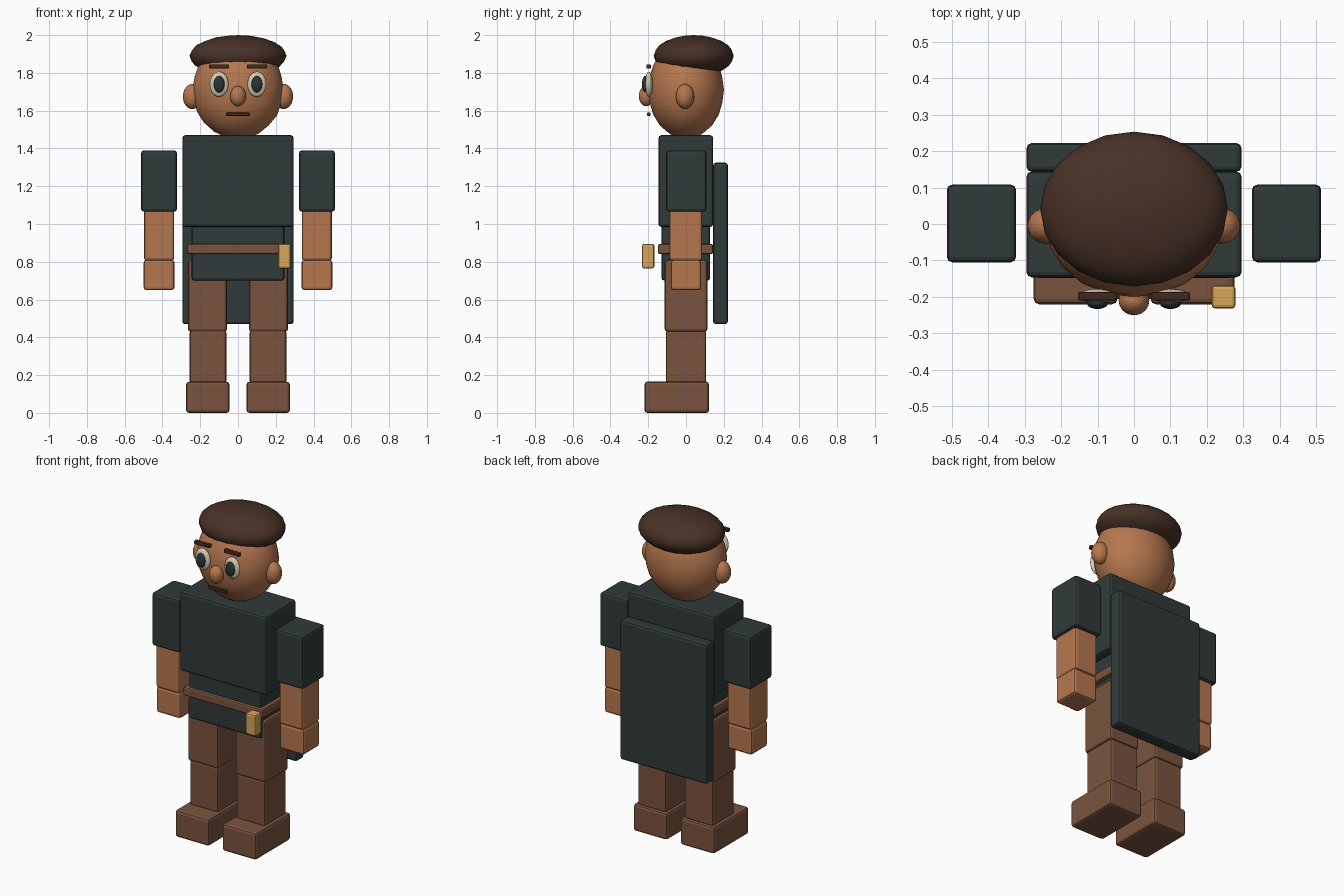
import bpy
import math

if "Cube" in bpy.data.objects:
    bpy.data.objects.remove(bpy.data.objects["Cube"])


def srgb(r, g, b):
    """Convert 0-255 display values to a linear colour."""
    lin = lambda c: c / 12.92 if c <= 0.04045 else ((c + 0.055) / 1.055) ** 2.4
    return [lin(c / 255) for c in (r, g, b)] + [1.0]


def material(name, *rgb):
    m = bpy.data.materials.new(name)
    m.diffuse_color = srgb(*rgb)
    m.use_nodes = True
    m.node_tree.nodes["Principled BSDF"].inputs["Base Color"].default_value = m.diffuse_color
    return m


SKIN = material("skin", 182, 119, 79)
CLOTH = material("dark_cloth", 48, 58, 58)
LEATHER = material("brown_leather", 122, 84, 63)
HAIR = material("dark_hair", 72, 49, 38)
BROW = material("brow_brown", 66, 40, 30)
GOLD = material("gold", 216, 166, 88)
WHITE = material("eye_white", 214, 207, 182)
IRIS = material("iris_dark", 44, 52, 54)


def finish(ob, name, mat):
    ob.name = name
    ob.data.materials.append(mat)
    bpy.ops.object.transform_apply(location=False, rotation=False, scale=True)
    return ob


def box(name, mat, x, y, z, bevel=0.015):
    """Rounded box from (min, max) ranges."""
    ranges = (x, y, z)
    bpy.ops.mesh.primitive_cube_add(size=1, location=[(a + b) / 2 for a, b in ranges])
    ob = bpy.context.object
    ob.scale = [b - a for a, b in ranges]
    finish(ob, name, mat)
    mod = ob.modifiers.new("soft_edges", "BEVEL")
    mod.width = bevel
    mod.segments = 2
    return ob


def ball(name, mat, loc, radii, detail=3):
    """Smooth ellipsoid."""
    bpy.ops.mesh.primitive_ico_sphere_add(subdivisions=detail, radius=1, location=loc)
    ob = bpy.context.object
    ob.scale = radii
    finish(ob, name, mat)
    bpy.ops.object.shade_smooth()
    return ob


# Torso, belt and cape
box("chest", CLOTH, (-0.295, 0.295), (-0.146, 0.144), (0.985, 1.47))
box("tunic_skirt", CLOTH, (-0.245, 0.245), (-0.13, 0.128), (0.70, 1.0))
box("belt", LEATHER, (-0.27, 0.27), (-0.148, 0.143), (0.84, 0.895), 0.01)
box("belt_pouch", GOLD, (0.213, 0.278), (-0.232, -0.168), (0.765, 0.895), 0.01)
box("cape", CLOTH, (-0.295, 0.295), (0.143, 0.222), (0.47, 1.325))

# Limbs on both sides
for side, s in (("left", -1), ("right", 1)):
    def limb(part, mat, x, y, z):
        box(f"{side}_{part}", mat, sorted(s * v for v in x), y, z)

    limb("sleeve", CLOTH, (0.323, 0.513), (-0.105, 0.108), (1.065, 1.39))
    limb("forearm", SKIN, (0.338, 0.497), (-0.088, 0.086), (0.805, 1.08))
    limb("hand", SKIN, (0.336, 0.50), (-0.08, 0.08), (0.65, 0.81))
    limb("thigh", LEATHER, (0.058, 0.265), (-0.113, 0.113), (0.43, 0.81))
    limb("shin", LEATHER, (0.062, 0.256), (-0.107, 0.107), (0.155, 0.44))
    limb("shoe", LEATHER, (0.045, 0.275), (-0.22, 0.122), (0.0, 0.165))

    # Paired face parts
    ball(f"{side}_ear", SKIN, (s * 0.242, -0.005, 1.675), (0.05, 0.049, 0.067))
    ball(f"{side}_eye", WHITE, (s * 0.1, -0.197, 1.74), (0.05, 0.02, 0.067))
    ball(f"{side}_iris", IRIS, (s * 0.1, -0.217, 1.74), (0.029, 0.016, 0.044))
    box(f"{side}_brow", BROW, sorted((s * 0.048, s * 0.153)),
        (-0.21, -0.186), (1.823, 1.845), 0.005)

# Head, hair and centre face parts
ball("head", SKIN, (0, 0, 1.71), (0.242, 0.201, 0.26))
ball("hair", HAIR, (0, 0.041, 1.89), (0.257, 0.212, 0.11))
ball("nose", SKIN, (0, -0.21, 1.677), (0.042, 0.04, 0.054))
box("mouth", BROW, (-0.063, 0.063), (-0.206, -0.188), (1.572, 1.59), 0.005)
